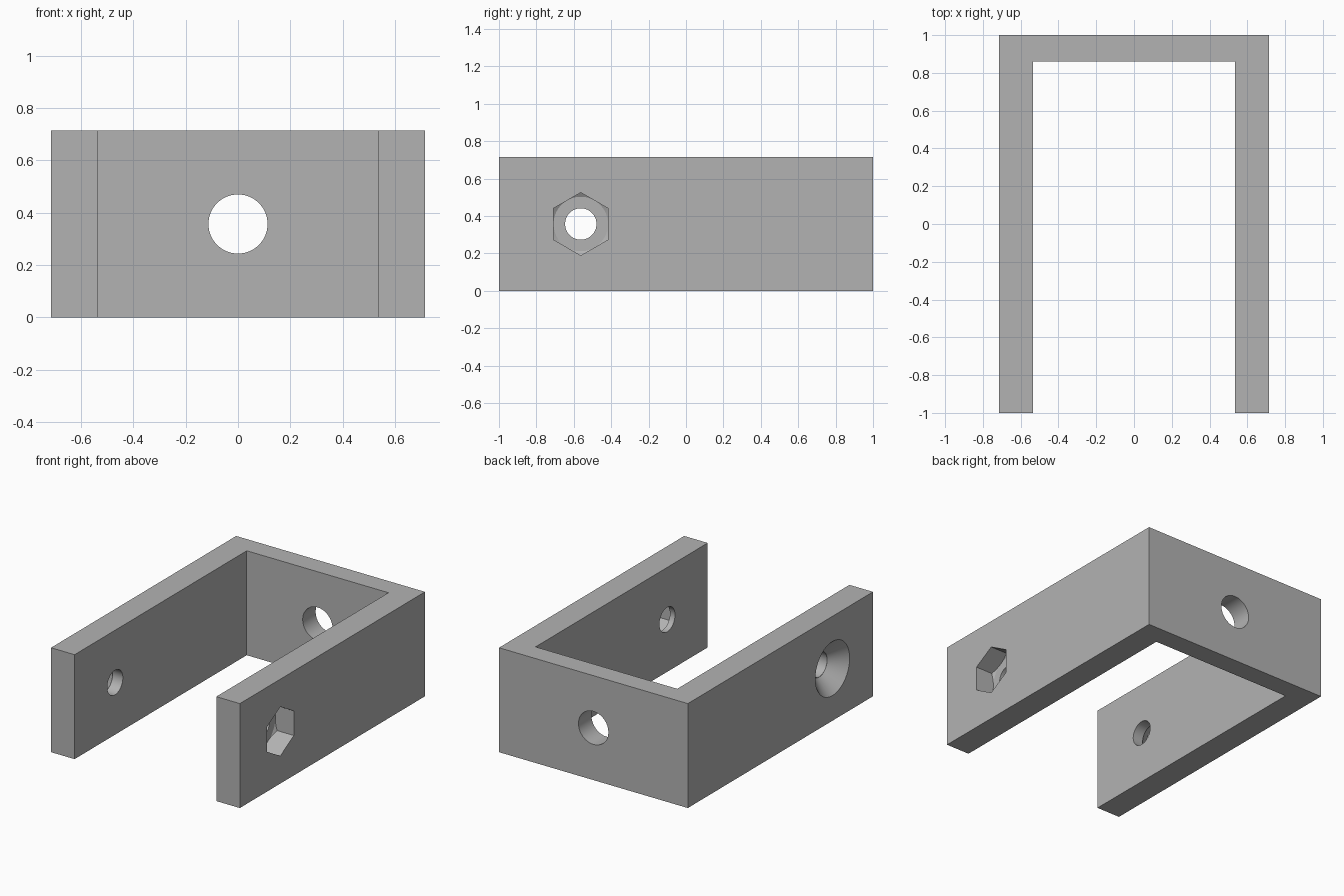
import bpy
import bmesh
from math import pi, radians
from mathutils import Matrix

cube = bpy.data.objects.get("Cube")
if cube:
    bpy.data.objects.remove(cube, do_unlink=True)

HALF_X, INNER_X, INNER_Y, HEIGHT = 0.714, 0.536, 0.86, 0.714
MID = HEIGHT / 2
BOLT_Y, PIVOT_Y = -0.5625, 0.321

grey = bpy.data.materials.new("plain grey")
grey.use_nodes = True
colour = (0.45, 0.45, 0.45, 1)
grey.diffuse_color = colour
grey.node_tree.nodes["Principled BSDF"].inputs["Base Color"].default_value = colour


def add_object(name, bm):
    bmesh.ops.recalc_face_normals(bm, faces=bm.faces)
    mesh = bpy.data.meshes.new(name)
    bm.to_mesh(mesh)
    bm.free()
    mesh.materials.append(grey)
    obj = bpy.data.objects.new(name, mesh)
    bpy.context.collection.objects.link(obj)
    return obj


def cone_cutter(name, axis, start, end, r_start, r_end, y=0, sides=64):
    """Cone or cylinder running along x or y between two coordinates."""
    bm = bmesh.new()
    bmesh.ops.create_cone(bm, cap_ends=True, segments=sides,
                          radius1=r_start, radius2=r_end, depth=end - start)
    centre = (start + end) / 2
    if axis == "X":
        turn, place = Matrix.Rotation(pi / 2, 4, "Y"), (centre, y, MID)
    else:
        turn, place = Matrix.Rotation(-pi / 2, 4, "X"), (0, centre, MID)
    # A hexagon gets one corner pointing straight up
    bm.transform(Matrix.Translation(place) @ turn)
    obj = add_object(name, bm)
    obj.hide_render = True
    return obj


def combine(target, cutter, operation="DIFFERENCE"):
    mod = target.modifiers.new(cutter.name, "BOOLEAN")
    mod.operation = operation
    mod.solver = "EXACT"
    mod.object = cutter
    bpy.ops.object.select_all(action="DESELECT")
    bpy.context.view_layer.objects.active = target
    target.select_set(True)
    bpy.ops.object.modifier_apply(modifier=mod.name)
    bpy.data.objects.remove(cutter, do_unlink=True)


# U-shaped bracket: two long arms joined by a back plate
half = [(HALF_X, 1), (HALF_X, -1), (INNER_X, -1), (INNER_X, INNER_Y)]
outline = half + [(-x, y) for x, y in reversed(half)]
bm = bmesh.new()
base = bm.faces.new([bm.verts.new((x, y, 0)) for x, y in outline])
grown = bmesh.ops.extrude_face_region(bm, geom=[base])["geom"]
bmesh.ops.translate(bm, vec=(0, 0, HEIGHT),
                    verts=[v for v in grown if isinstance(v, bmesh.types.BMVert)])
bracket = add_object("bracket", bm)

# Round holes: back plate, pivot through both arms, bolt through both arms
combine(bracket, cone_cutter("back_hole", "Y", 0.7, 1.2, 0.113, 0.113))
combine(bracket, cone_cutter("pivot_hole", "X", -1, 1, 0.113, 0.113, PIVOT_Y))
combine(bracket, cone_cutter("bolt_hole", "X", -1, 1, 0.084, 0.084, BOLT_Y))

# Countersink for the bolt head on the right arm
combine(bracket, cone_cutter("countersink", "X", -HALF_X - 0.02, -HALF_X + 0.1,
                             0.205, 0.085, BOLT_Y))

# Hexagonal nut pocket on the left arm, its inner corners chamfered by a cone
floor, mouth = HALF_X - 0.14, HALF_X + 0.04
nut = cone_cutter("nut_pocket", "X", floor, mouth, 0.168, 0.168, BOLT_Y, 6)
# Turn the hexagon so its flats face front and back
spin = Matrix.Translation((0, BOLT_Y, MID)) @ Matrix.Rotation(
    0 if max(v.co.z for v in nut.data.vertices) > MID + 0.16 else pi / 6, 4, "X"
) @ Matrix.Translation((0, -BOLT_Y, -MID))
nut.data.transform(spin)
chamfer = cone_cutter("nut_chamfer", "X", floor - 0.001, mouth + 0.01,
                      0.144, 0.46, BOLT_Y)
combine(nut, chamfer, "INTERSECT")
combine(bracket, nut)

# Smooth hole walls, crisp edges everywhere else
bpy.ops.object.select_all(action="DESELECT")
bpy.context.view_layer.objects.active = bracket
bracket.select_set(True)
bpy.ops.object.shade_smooth_by_angle(angle=radians(25))
